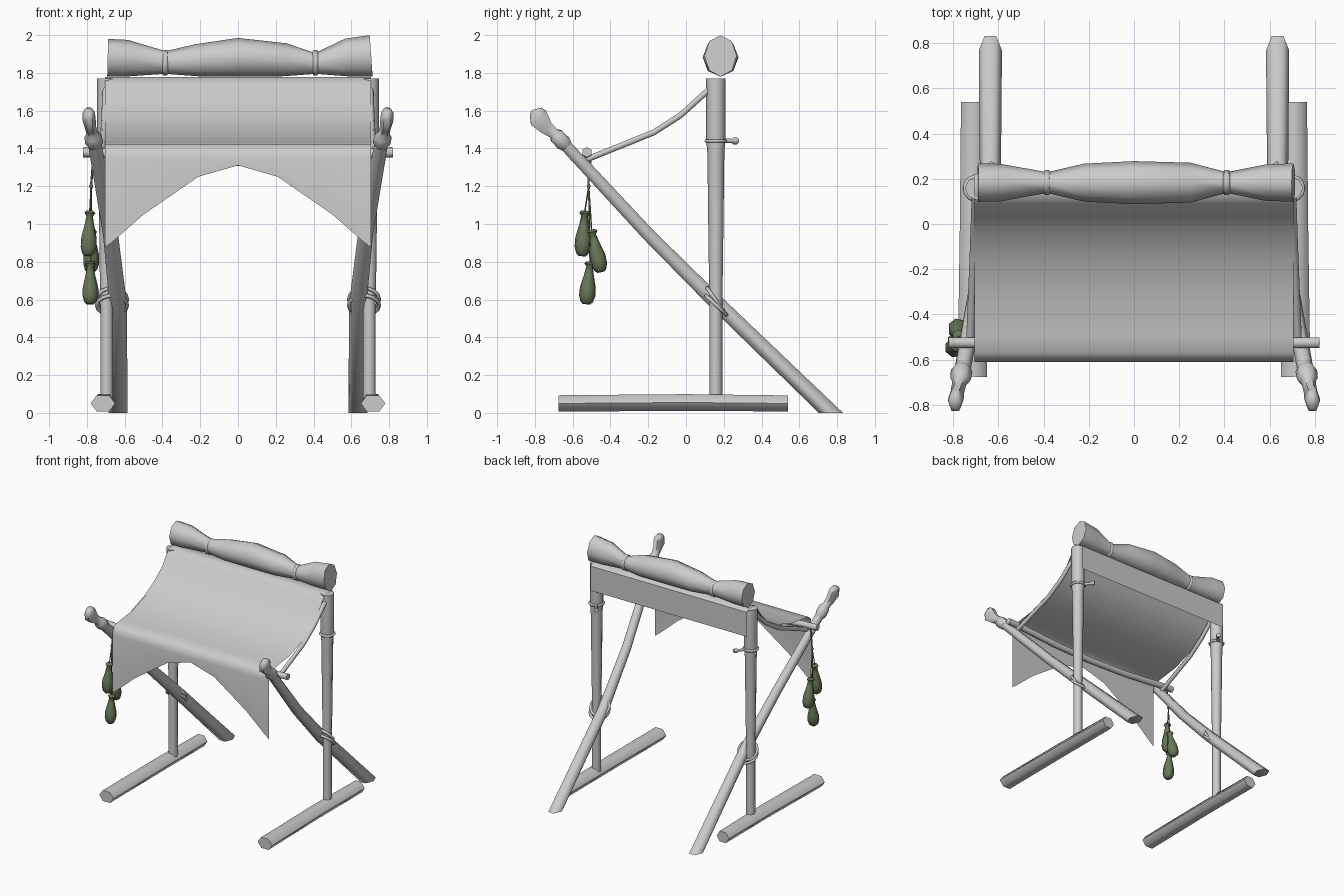
import bpy, bmesh, math
from mathutils import Vector

cube = bpy.data.objects.get("Cube")
if cube:
    bpy.data.objects.remove(cube)


def material(name, color):
    m = bpy.data.materials.new(name)
    m.use_nodes = True
    m.diffuse_color = (*color, 1)
    m.node_tree.nodes["Principled BSDF"].inputs["Base Color"].default_value = (*color, 1)
    return m


GREY = material("plain grey", (0.6, 0.6, 0.6))
GREEN = material("gourd green", (0.14, 0.19, 0.1))


def finish(name, bm, mat, closed=True, angle=62):
    if closed:
        bmesh.ops.recalc_face_normals(bm, faces=bm.faces[:])
    me = bpy.data.meshes.new(name)
    bm.to_mesh(me)
    bm.free()
    me.materials.append(mat)
    ob = bpy.data.objects.new(name, me)
    bpy.context.collection.objects.link(ob)
    bpy.ops.object.select_all(action="DESELECT")
    ob.select_set(True)
    bpy.context.view_layer.objects.active = ob
    bpy.ops.object.shade_smooth_by_angle(angle=math.radians(angle))
    return ob


def loft(name, stations, mat=GREY, sides=6, ref=(1, 0, 0), floor=False):
    """Tube through (point, radius) stations; a radius may be a pair."""
    bm = bmesh.new()
    pts = [Vector(p) for p, r in stations]
    rings = []
    for i, (p, r) in enumerate(stations):
        ru, rv = r if isinstance(r, tuple) else (r, r)
        t = (pts[min(i + 1, len(pts) - 1)] - pts[max(i - 1, 0)]).normalized()
        u = Vector(ref)
        u = (u - t * u.dot(t)).normalized()
        v = t.cross(u)
        rings.append([bm.verts.new(pts[i] + u * ru * math.cos(a) + v * rv * math.sin(a))
                      for a in (k * math.tau / sides for k in range(sides))])
    for a, b in zip(rings, rings[1:]):
        for k in range(sides):
            n = (k + 1) % sides
            bm.faces.new((a[k], a[n], b[n], b[k]))
    bm.faces.new(rings[0])
    bm.faces.new(rings[-1])
    if floor:  # trim flush with the ground
        cut = bmesh.ops.bisect_plane(bm, geom=bm.verts[:] + bm.edges[:] + bm.faces[:],
                                     plane_co=(0, 0, 0), plane_no=(0, 0, 1), clear_inner=True)
        edges = [e for e in cut["geom_cut"] if isinstance(e, bmesh.types.BMEdge)]
        bmesh.ops.edgeloop_fill(bm, edges=edges)
    return finish(name, bm, mat)


def rope_ring(name, center, rx, ry, tilt, thick=0.011):
    """Closed oval rope loop, tilted about x."""
    bm = bmesh.new()
    n, m = 14, 6
    grid = []
    for i in range(n):
        a = i * math.tau / n
        ring = []
        for j in range(m):
            b = j * math.tau / m
            k = thick * math.cos(b)
            p = Vector(((rx + k) * math.cos(a), (ry + k) * math.sin(a), thick * math.sin(b)))
            y, z = p.y, p.z
            p.y = y * math.cos(tilt) - z * math.sin(tilt)
            p.z = y * math.sin(tilt) + z * math.cos(tilt)
            ring.append(bm.verts.new(p + Vector(center)))
        grid.append(ring)
    for i in range(n):
        for j in range(m):
            a, b = grid[i], grid[(i + 1) % n]
            bm.faces.new((a[j], b[j], b[(j + 1) % m], a[(j + 1) % m]))
    return finish(name, bm, GREY)


# Side frames, mirrored left and right
for side, s in (("left", 1), ("right", -1)):
    loft(side + "_base_log", [((s * .715, -.675, .05), (.065, .05)), ((s * .71, 0, .055), (.06, .051)),
                              ((s * .71, .54, .05), (.055, .049))])
    loft(side + "_post", [((s * .695, .158, z), r) for z, r in
                          ((.06, .034), (.6, .034), (.75, .037), (1.38, .045), (1.44, .051), (1.77, .052))],
         sides=8)
    loft(side + "_brace", [((s * .635, .85, -.08), .052), ((s * .635, .16, .585), .046),
                           ((s * .675, -.2, .945), .04), ((s * .76, -.655, 1.435), .036)], floor=True)
    # carved finial on the upper end of the brace
    loft(side + "_finial", [((s * .758, -.63, 1.41), .035), ((s * .762, -.65, 1.43), .048),
                            ((s * .767, -.685, 1.465), .046), ((s * .772, -.70, 1.48), .032),
                            ((s * .78, -.74, 1.51), (.03, .042)), ((s * .788, -.775, 1.55), (.035, .06)),
                            ((s * .79, -.785, 1.59), (.032, .05)), ((s * .79, -.79, 1.61), (.02, .03))])
    # sagging rail under each cloth edge
    loft(side + "_cloth_rail", [((s * .7, .12, 1.71), .018), ((s * .705, -.03, 1.575), .018),
                                ((s * .71, -.17, 1.485), .018), ((s * .725, -.53, 1.34), .018)])
    # rope lashings
    rope_ring(side + "_lashing_upper", (s * .667, .155, .6), .08, .075, -.95)
    rope_ring(side + "_lashing_lower", (s * .667, .16, .57), .08, .075, -.75)
    rope_ring(side + "_post_cord", (s * .695, .158, 1.44), .052, .052, 0, .01)
    loft(side + "_post_peg", [((s * .68, .19, 1.44), .013), ((s * .64, .245, 1.44), .011),
                              ((s * .635, .25, 1.44), .018), ((s * .62, .27, 1.44), .018)], ref=(0, 0, 1))

# Front crossbar, sagging slightly
loft("front_crossbar", [((x, -.525, z), .027) for x, z in
                        ((-.82, 1.38), (-.7, 1.375), (-.35, 1.345), (0, 1.335),
                         (.35, 1.345), (.7, 1.375), (.82, 1.38))], ref=(0, 0, 1))

# Cloth: back flap, over the top, down the slope, then the arched front flap
profile = [(.222, 1.56), (.222, 1.76), (.2, 1.778), (.13, 1.778), (.09, 1.745), (.03, 1.66), (-.04, 1.59),
           (-.17, 1.51), (-.35, 1.45), (-.5, 1.43), (-.57, 1.42), (-.6, 1.395), (-.61, 1.35)]
hem = [(0, 1.31), (.21, 1.25), (.5, 1.05), (.665, .905), (.705, .875)]
columns = [(-x, z) for x, z in reversed(hem[1:])] + hem
bm = bmesh.new()
strips = [[bm.verts.new((x, y, z)) for y, z in profile + [(-.61, low)]] for x, low in columns]
for a, b in zip(strips, strips[1:]):
    for k in range(len(a) - 1):
        bm.faces.new((a[k], a[k + 1], b[k + 1], b[k]))
finish("cloth", bm, GREY, closed=False, angle=50)

# Rolled bundle on top: x, bottom, top, half depth
roll = [(-.69, 1.78, 1.98, .085), (-.59, 1.78, 1.975, .083), (-.385, 1.795, 1.915, .046),
        (-.22, 1.782, 1.952, .084), (0, 1.78, 1.985, .095), (.25, 1.782, 1.957, .088),
        (.41, 1.795, 1.905, .046), (.58, 1.78, 1.982, .08), (.705, 1.78, 2, .085)]
loft("cloth_roll", [((x, .183, (lo + hi) / 2), ((hi - lo) / 2, d)) for x, lo, hi, d in roll],
     sides=8, ref=(0, 0, 1))
for name, x in (("roll_tie_right", -.385), ("roll_tie_left", .41)):
    loft(name, [((x + dx, .183, 1.853), (r + .012, r)) for dx, r in
                ((-.016, .045), (-.009, .055), (.009, .055), (.016, .045))], sides=8, ref=(0, 0, 1))

# Hanging gourds with their cords
knot = Vector((-.778, -.515, 1.2))
loft("gourd_cord", [((-.765, -.515, 1.36), .006), (knot, .006)], GREEN)
loft("gourd_knot", [(knot + Vector((0, 0, z)), r) for z, r in ((.014, .005), (0, .012), (-.014, .005))], GREEN)
shape = [(0, .02), (.05, .03), (.12, .018), (.3, .026), (.6, .043), (.8, .044), (.94, .034), (1, .02)]
gourds = [((-.785, -.535, 1.07), (-.795, -.55, .83)), ((-.775, -.5, .97), (-.78, -.45, .745)),
          ((-.783, -.508, .8), (-.783, -.527, .575))]
for i, (top, bottom) in enumerate(gourds):
    top, bottom = Vector(top), Vector(bottom)
    loft(f"gourd_{i + 1}", [(top.lerp(bottom, t), r) for t, r in shape], GREEN, sides=7)
    loft(f"gourd_{i + 1}_cord", [(knot, .004), (top, .004)], GREEN, sides=5)
